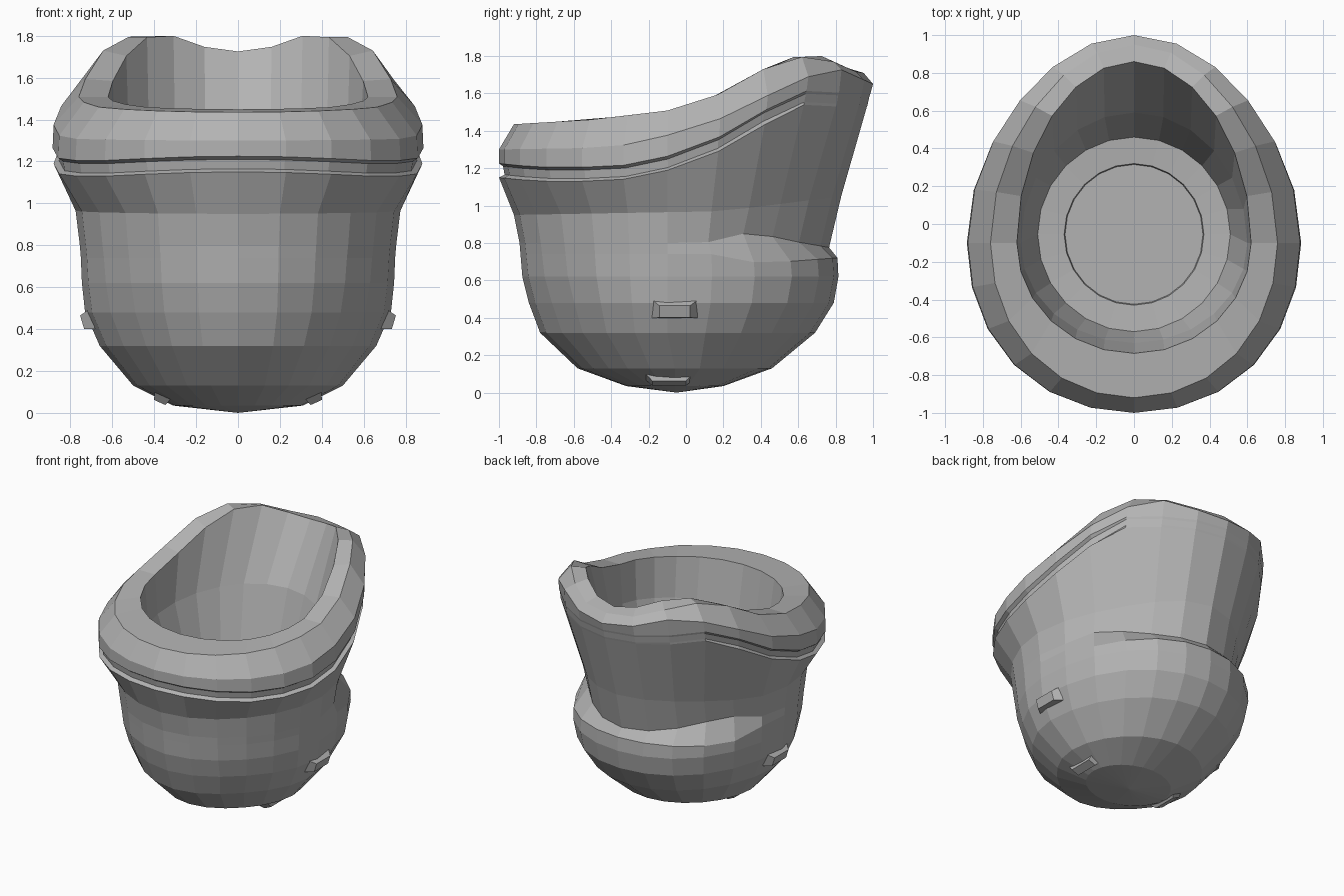
import bpy, bmesh
from math import sin, cos, pi
from mathutils import Vector

if "Cube" in bpy.data.objects:
    bpy.data.objects.remove(bpy.data.objects["Cube"])

grey = bpy.data.materials.new("plain grey")
grey.use_nodes = True
GREY = (0.45, 0.45, 0.45, 1)
grey.diffuse_color = GREY
grey.node_tree.nodes["Principled BSDF"].inputs["Base Color"].default_value = GREY

SIDES = 24
# Heights along the depth of the seam, rim bulge, rim top, heel edge and notch
SEAM = [(-1, 1.15), (-.8, 1.13), (-.4, 1.13), (-.15, 1.17), (.2, 1.3), (.6, 1.54), (1, 1.52)]
BULGE = [(-1, 1.3), (-.4, 1.31), (-.15, 1.36), (.2, 1.47), (.6, 1.67), (.8, 1.74), (1, 1.65)]
TOP = [(-.92, 1.435), (-.5, 1.46), (0, 1.52), (.3, 1.65), (.5, 1.79), (.74, 1.8), (.86, 1.725), (1, 1.70)]
HEEL = [(.15, .74), (.4, .69), (.8, .72)]
NOTCH = [(.1, .80), (.35, .86), (.57, .81), (.8, .77)]
WAIST = [(-.92, .95), (.2, .97), (.83, 1.05)]
BOWL = [(-.6, 1.15), (.6, 1.31)]


def height(table, y):
    """Read a height from a constant or a depth/height table."""
    if not isinstance(table, list):
        return table
    if y <= table[0][0]:
        return table[0][1]
    for (y0, z0), (y1, z1) in zip(table, table[1:]):
        if y <= y1:
            return z0 + (z1 - z0) * (y - y0) / (y1 - y0)
    return table[-1][1]


def ring(front, back, width, z, nose=0, heel=0, inset=0, lift=0):
    """Egg-shaped ring; nose and heel narrow its corners, inset cuts the seam."""
    mid = -.1 if back - front > 1.2 else (front + back) / 2
    points = []
    for i in range(SIDES):
        a = 2 * pi * i / SIDES
        c = cos(a)
        k = 1 - (heel if c > 0 else nose) * sin(2 * a) ** 2
        x = width * sin(a) * k
        y = mid + c * (back - mid if c > 0 else mid - front) * k
        level = height(z, y) + lift
        # The seam runs out towards the back
        k = 1 - inset * min(1, max(0, (.64 - y) / .06))
        points.append((x * k, y * k, level))
    return points


def make_object(name, bm):
    bmesh.ops.recalc_face_normals(bm, faces=bm.faces)
    mesh = bpy.data.meshes.new(name)
    bm.to_mesh(mesh)
    bm.free()
    mesh.materials.append(grey)
    obj = bpy.data.objects.new(name, mesh)
    bpy.context.collection.objects.link(obj)
    return obj


def loft(name, rings, tip):
    bm = bmesh.new()
    loops = [[bm.verts.new(p) for p in r] for r in rings]
    for lower, upper in zip(loops, loops[1:]):
        for i in range(SIDES):
            j = (i + 1) % SIDES
            bm.faces.new((lower[i], lower[j], upper[j], upper[i]))
    point = bm.verts.new(tip)
    for i in range(SIDES):
        bm.faces.new((point, loops[0][i], loops[0][(i + 1) % SIDES]))
    bm.faces.new(loops[-1])
    return make_object(name, bm)


# One continuous shell: rounded base, heel, waist, seam, rim and hollow inside
shell = [
    ring(-.32, .2, .31, .035),
    ring(-.58, .46, .50, .13, nose=.04, heel=.01),
    ring(-.78, .69, .66, .32, nose=.06, heel=0),
    ring(-.84, .79, .73, .48, nose=.05, heel=-.02),
    ring(-.875, .815, .745, .62, nose=.03, heel=-.03),
    ring(-.885, .81, .75, HEEL, nose=.02, heel=-.025),
    ring(-.89, .765, .755, NOTCH, nose=.015, heel=.08),
    ring(-.92, .83, .775, WAIST, nose=.02, heel=.08),
    ring(-1, .965, .88, SEAM, nose=-.015, heel=.03),
    ring(-1, .97, .88, SEAM, nose=-.015, heel=.03, inset=.03, lift=.015),
    ring(-1, .98, .88, SEAM, nose=-.015, heel=.03, inset=.022, lift=.06),
    ring(-1, .985, .885, SEAM, nose=-.015, heel=.03, lift=.075),
    ring(-1, 1, .88, BULGE, nose=-.015, heel=.03),
    ring(-.92, .95, .76, TOP, nose=-.01, heel=.03),
    ring(-.685, .86, .62, TOP, heel=.01),
    ring(-.63, .59, .60, BOWL),
    ring(-.57, .46, .51, .88),
    ring(-.43, .32, .37, .87),
    ring(-.425, .315, .365, .85),
    ring(-.34, .225, .28, .85),
]
loft("padded_shell", shell, (0, -.05, 0))


# Small tapered tabs on the sides and under the base
def tab(name, center, outward, length, breadth, depth):
    n = Vector(outward).normalized()
    along = Vector((0, 1, 0))
    up = n.cross(along)
    bm = bmesh.new()
    loops = []
    for offset, k in ((-depth, 1.1), (depth, .75)):
        loops.append([bm.verts.new(Vector(center) + n * offset
                                   + along * (u * length * k / 2) + up * (v * breadth * k / 2))
                      for u, v in ((-1, -1), (1, -1), (1, 1), (-1, 1))])
    for i in range(4):
        j = (i + 1) % 4
        bm.faces.new((loops[0][i], loops[0][j], loops[1][j], loops[1][i]))
    bm.faces.new(loops[0])
    bm.faces.new(loops[1])
    make_object(name, bm)


for side, label in ((1, "left"), (-1, "right")):
    tab(label + "_side_tab", (side * .72, -.06, .44), (side, 0, -.3), .22, .09, .025)
    tab(label + "_base_tab", (side * .365, -.09, .07), (side * .45, 0, -1), .24, .08, .022)
